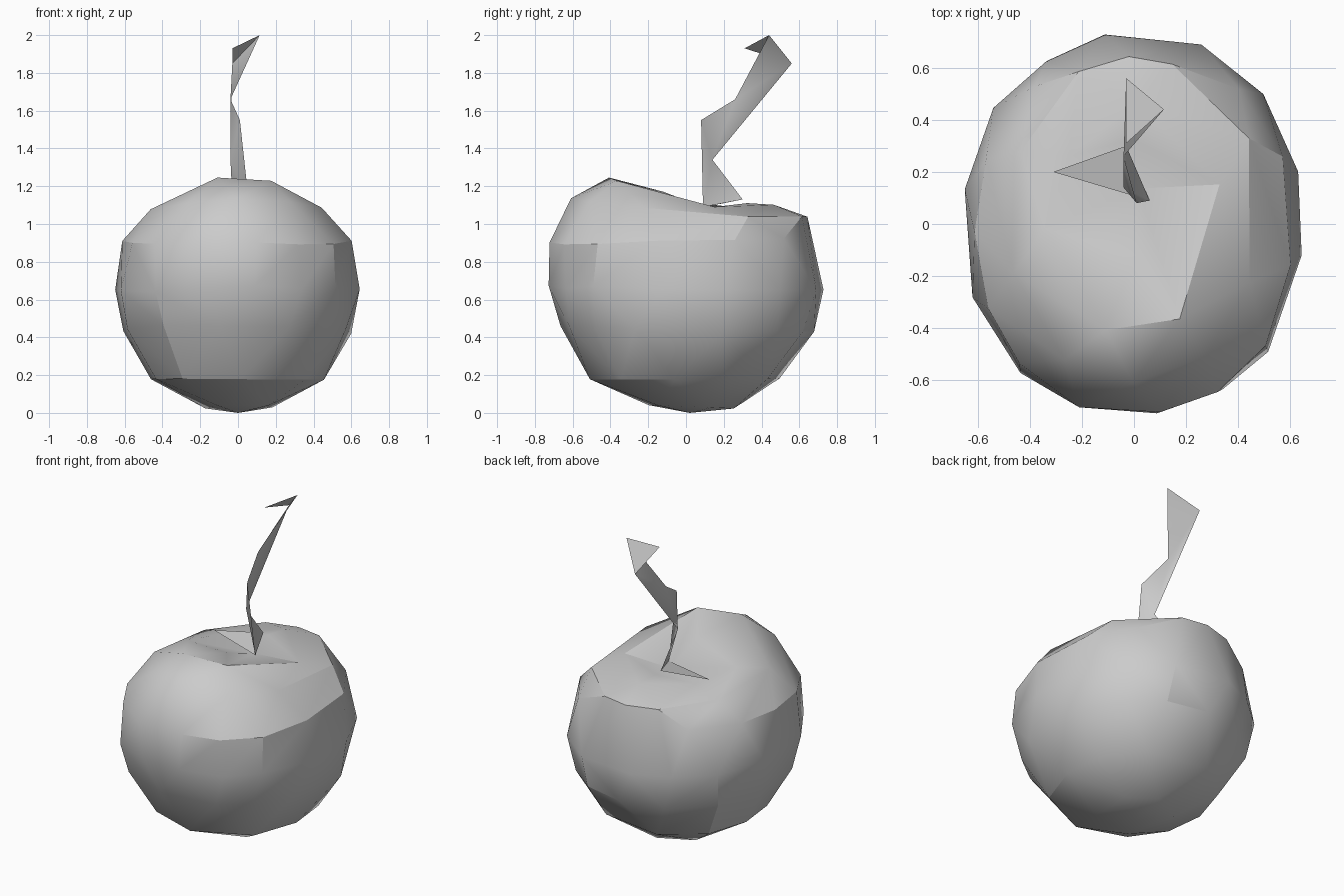
import bpy, math, random

if "Cube" in bpy.data.objects:
    bpy.data.objects.remove(bpy.data.objects["Cube"])

random.seed(4)
SIDES = 24


def make_object(name, verts, faces):
    mesh = bpy.data.meshes.new(name)
    mesh.from_pydata(verts, [], faces)
    mesh.update()
    obj = bpy.data.objects.new(name, mesh)
    bpy.context.collection.objects.link(obj)
    bpy.ops.object.select_all(action='DESELECT')
    bpy.context.view_layer.objects.active = obj
    obj.select_set(True)
    return obj


def rounded(v):
    # Slightly squared-off ellipse
    return math.copysign(abs(v) ** 0.94, v)


# Fruit body: tilted rings (front y, front z, back y, back z, half width, side sag)
rings = [
    (-0.22, 0.045, 0.25, 0.025, 0.20, 0),
    (-0.50, 0.18, 0.50, 0.18, 0.46, 0),
    (-0.67, 0.46, 0.67, 0.43, 0.615, 0),
    (-0.73, 0.66, 0.725, 0.65, 0.652, 0),
    (-0.73, 0.89, 0.67, 0.93, 0.61, 0),
    (-0.61, 1.12, 0.63, 1.04, 0.47, 0.015),
    (-0.41, 1.25, 0.48, 1.09, 0.34, 0.06),
    (-0.12, 1.17, 0.32, 1.11, 0.17, 0.045),
]
verts = [(0, 0.02, 0.0)]
for yf, zf, yb, zb, rx, sag in rings:
    for i in range(SIDES):
        a = 2 * math.pi * i / SIDES
        c, s = rounded(math.cos(a)), rounded(math.sin(a))
        k = 1 + random.uniform(-0.012, 0.012)
        verts.append((rx * c * k, (yf + yb) / 2 + (yb - yf) / 2 * s * k,
                      (zf + zb) / 2 + (zb - zf) / 2 * s - sag * c * c))
verts.append((0, 0.13, 1.07))
top = len(verts) - 1

faces = []
for i in range(SIDES):
    j = (i + 1) % SIDES
    faces.append((0, 1 + j, 1 + i))
    for r in range(len(rings) - 1):
        a, b = 1 + r * SIDES, 1 + (r + 1) * SIDES
        faces.append((a + i, a + j, b + j, b + i))
    last = 1 + (len(rings) - 1) * SIDES
    faces.append((last + i, last + j, top))

# Reduce to irregular low-poly facets
fruit = make_object("fruit_body", verts, faces)
dec = fruit.modifiers.new("facets", 'DECIMATE')
dec.ratio = 0.38
bpy.ops.object.modifier_apply(modifier=dec.name)
bpy.ops.object.shade_smooth_by_angle(angle=math.radians(25))

# Stem: thin folded strip of triangles with a flared foot
stem_points = [
    (0.06, 0.09, 1.09),    # 0 foot front
    (-0.03, 0.30, 1.13),   # 1 foot back
    (-0.31, 0.20, 1.11),   # 2 foot left
    (-0.04, 0.14, 1.34),   # 3 lower bend
    (0.01, 0.08, 1.55),    # 4 outer bend
    (-0.04, 0.26, 1.66),   # 5 upper bend
    (-0.03, 0.56, 1.85),   # 6 tip back
    (0.115, 0.44, 2.0),    # 7 tip top
    (-0.03, 0.31, 1.93),   # 8 tip front
]
stem_faces = [(0, 1, 3), (0, 2, 1), (0, 3, 4), (3, 5, 4),
              (3, 6, 5), (5, 6, 7), (6, 8, 7)]
make_object("stem", stem_points, stem_faces)
bpy.ops.object.shade_smooth_by_angle(angle=math.radians(40))
